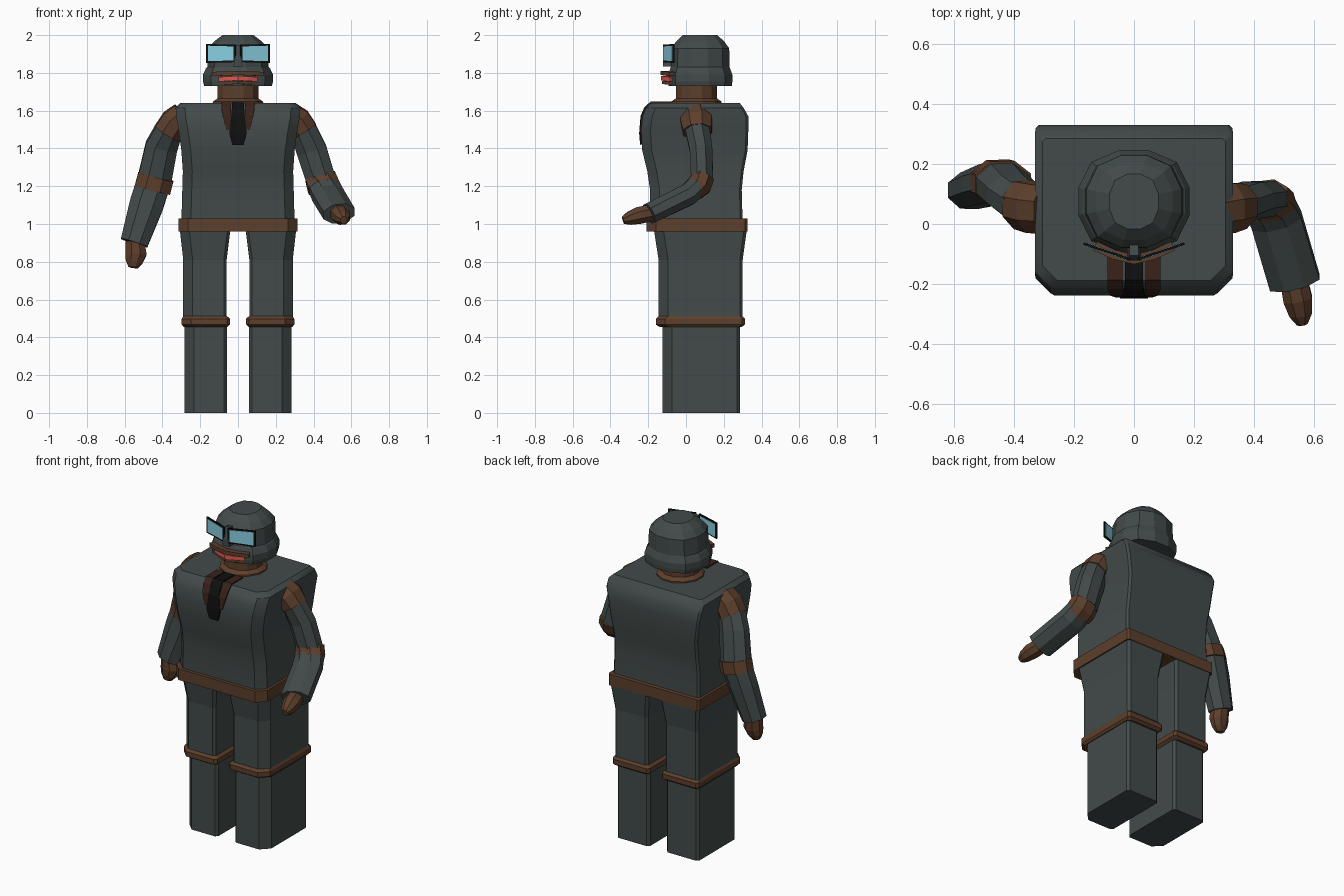
import bpy, bmesh, math
from mathutils import Vector


def material(name, rgb):
    m = bpy.data.materials.new(name)
    m.diffuse_color = (*rgb, 1)
    return m


CLOTH = material("dark_cloth", (0.055, 0.07, 0.068))
BROWN = material("brown_leather", (0.11, 0.05, 0.025))
LAPEL = material("dark_brown", (0.04, 0.016, 0.01))
BLACK = material("black", (0.005, 0.005, 0.005))
GLASS = material("lens_blue", (0.25, 0.62, 0.75))
RED = material("red", (0.75, 0.1, 0.08))


def loft(name, rings, mat, smooth=False):
    """Skin a stack of equal-length rings and cap both ends."""
    bm = bmesh.new()
    rows = [[bm.verts.new(p) for p in r] for r in rings]
    n = len(rows[0])
    for a, b in zip(rows, rows[1:]):
        for i in range(n):
            bm.faces.new((a[i], a[(i + 1) % n], b[(i + 1) % n], b[i]))
    bm.faces.new(rows[0])
    bm.faces.new(rows[-1])
    bmesh.ops.recalc_face_normals(bm, faces=bm.faces)
    me = bpy.data.meshes.new(name)
    bm.to_mesh(me)
    bm.free()
    me.materials.append(mat)
    ob = bpy.data.objects.new(name, me)
    bpy.context.collection.objects.link(ob)
    if smooth:
        bpy.context.view_layer.objects.active = ob
        ob.select_set(True)
        bpy.ops.object.shade_smooth_by_angle(angle=math.radians(35))
        ob.select_set(False)
    return ob


def box_ring(z, x0, x1, y0, y1, c):
    """Rectangle with corner cuts c = (front x0, front x1, back x1, back x0)."""
    a, b, d, e = c
    pts = [(x0, y0 + a), (x0 + a, y0), (x1 - b, y0), (x1, y0 + b),
           (x1, y1 - d), (x1 - d, y1), (x0 + e, y1), (x0, y1 - e)]
    return [(x, y, z) for x, y in pts]


def round_ring(z, rx, ry, cy, n=12, power=2.0):
    """Circle or rounded square ring around the head axis."""
    pts = []
    for i in range(n):
        t = 2 * math.pi * (i + 0.5) / n
        c, s = math.cos(t), math.sin(t)
        k = (abs(c) ** power + abs(s) ** power) ** (-1 / power)
        pts.append((rx * k * c, cy + ry * k * s, z))
    return pts


def sweep(name, path, mat, sides=8, ref=(1, 0, 0)):
    """Sweep a polygon along (x, y, z, half_width, half_depth) points."""
    pos = [Vector(p[:3]) for p in path]
    rings = []
    k = 1 / math.cos(math.pi / sides)
    for i, p in enumerate(path):
        t = (pos[min(i + 1, len(pos) - 1)] - pos[max(i - 1, 0)]).normalized()
        u = Vector(ref)
        u = (u - t * u.dot(t)).normalized()
        v = t.cross(u)
        ang = [2 * math.pi * (j + 0.5) / sides for j in range(sides)]
        rings.append([pos[i] + u * (p[3] * k * math.cos(a)) + v * (p[4] * k * math.sin(a))
                      for a in ang])
    return loft(name, rings, mat)


# Torso and belt
cut = (0.05, 0.05, 0.012, 0.012)
torso = [(1.0, .30, -.19, .30), (1.18, .295, -.19, .295), (1.28, .292, -.205, .305),
         (1.39, .30, -.232, .326), (1.5, .315, -.238, .33), (1.57, .328, -.23, .33),
         (1.615, .33, -.21, .305), (1.64, .305, -.188, .285)]
loft("torso", [box_ring(z, -w, w, a, b, cut) for z, w, a, b in torso], CLOTH, True)
loft("belt", [box_ring(z, -.315, .315, -.21, .325, cut) for z in (.96, 1.03)], BROWN)

# Legs with knee bands
for s, side in ((-1, "right"), (1, "left")):
    def leg_ring(z, xi, xo, y0, y1):
        r = box_ring(z, xi, xo, y0, y1, (.015, .05, .015, .015))
        return [(s * x, y, h) for x, y, h in r]
    loft(side + "_lower_leg", [leg_ring(0, .058, .283, -.125, .285),
                               leg_ring(.48, .058, .283, -.125, .285)], CLOTH)
    loft(side + "_upper_leg", [leg_ring(.48, .06, .29, -.145, .30),
                               leg_ring(.81, .06, .29, -.145, .30),
                               leg_ring(.97, .04, .308, -.17, .322)], CLOTH)
    loft(side + "_knee_band", [leg_ring(.455, .058, .288, -.14, .295),
                               leg_ring(.468, .042, .298, -.16, .312),
                               leg_ring(.498, .042, .298, -.16, .312),
                               leg_ring(.512, .058, .29, -.146, .30)], BROWN)

# Hanging arm
sweep("right_shoulder_cuff", [(-.29, .05, 1.575, .07, .08), (-.335, .055, 1.54, .075, .083),
                              (-.375, .065, 1.48, .075, .08)], BROWN)
sweep("right_upper_arm", [(-.365, .065, 1.5, .072, .072), (-.405, .10, 1.41, .085, .065),
                          (-.445, .14, 1.22, .09, .068)], CLOTH)
sweep("right_elbow_band", [(-.435, .135, 1.25, .096, .074), (-.453, .14, 1.18, .096, .074)], BROWN)
sweep("right_forearm", [(-.447, .14, 1.22, .09, .068), (-.485, .13, 1.1, .09, .066),
                        (-.55, .11, .90, .073, .06)], CLOTH)
sweep("right_hand", [(-.545, .11, .91, .05, .045), (-.54, .105, .84, .056, .045),
                     (-.55, .10, .80, .045, .035), (-.555, .095, .77, .025, .02)], BROWN)

# Bent arm
sweep("left_shoulder_cuff", [(.27, .05, 1.575, .07, .08), (.315, .055, 1.545, .073, .083),
                             (.35, .06, 1.49, .073, .075)], BROWN)
sweep("left_upper_arm", [(.34, .06, 1.51, .07, .065), (.39, .08, 1.39, .08, .06),
                         (.44, .085, 1.23, .078, .058)], CLOTH)
sweep("left_elbow_band", [(.435, .09, 1.25, .08, .06), (.45, .07, 1.205, .084, .064),
                          (.457, .045, 1.185, .084, .06)], BROWN)
sweep("left_forearm", [(.445, .08, 1.22, .08, .058), (.475, .01, 1.155, .085, .058),
                       (.535, -.195, 1.055, .085, .055)], CLOTH)
sweep("left_hand", [(.53, -.18, 1.06, .045, .045), (.545, -.25, 1.045, .048, .045),
                    (.555, -.30, 1.03, .038, .035), (.56, -.333, 1.02, .018, .02)], BROWN)

# Neck and head
loft("neck", [round_ring(z, r, r, .055) for z, r in
              ((1.62, .14), (1.648, .138), (1.665, .112), (1.76, .112))], BROWN)
helmet = [(1.73, .182, .17), (1.755, .188, .173), (1.79, .188, .173), (1.825, .172, .16),
          (1.83, .165, .158), (1.93, .16, .156), (1.965, .13, .13), (2.0, .083, .093)]
loft("helmet", [round_ring(z, rx, ry, .075, power=2.5) for z, rx, ry in helmet], CLOTH)

# Goggles
for s, side in ((-1, "right"), (1, "left")):
    sweep(side + "_goggle_frame", [(s * .168, -.065, 1.903, .05, .004),
                                   (s * .012, -.118, 1.903, .046, .004)], BLACK, 4, (0, 0, 1))
    sweep(side + "_goggle_lens", [(s * .158, -.068, 1.903, .041, .006),
                                  (s * .022, -.115, 1.903, .037, .006)], GLASS, 4, (0, 0, 1))
sweep("nose_bridge", [(0, -.085, 1.945, .015, .02), (0, -.1, 1.87, .018, .022),
                      (0, -.1, 1.835, .024, .022)], CLOTH, 4)

# Mouth strips, curved around the face
for name, z, w, h, front, mat in (("upper_lip", 1.80, .13, .011, -.118, BROWN),
                                  ("mouth", 1.772, .095, .012, -.116, RED),
                                  ("lower_lip", 1.75, .08, .008, -.11, BROWN)):
    pts = [(w * t, front + .045 * abs(t) ** 1.5, z - .006 * abs(t), h, .016)
           for t in (-1, -.5, 0, .5, 1)]
    sweep(name, pts, mat, 4, (0, 0, 1))

# Lapels and tie
for s, side in ((-1, "right"), (1, "left")):
    sweep(side + "_lapel", [(s * .064, -.08, 1.643, .025, .006), (s * .064, -.185, 1.643, .025, .006),
                            (s * .062, -.212, 1.615, .026, .006),
                            (s * .058, -.232, 1.57, .022, .006),
                            (s * .05, -.238, 1.50, .012, .006)], LAPEL, 4)
sweep("tie", [(0, -.08, 1.643, .03, .006), (0, -.185, 1.643, .03, .006),
              (0, -.214, 1.615, .032, .007), (0, -.234, 1.57, .036, .007),
              (0, -.241, 1.48, .046, .007), (0, -.236, 1.42, .03, .007)], BLACK, 4)
